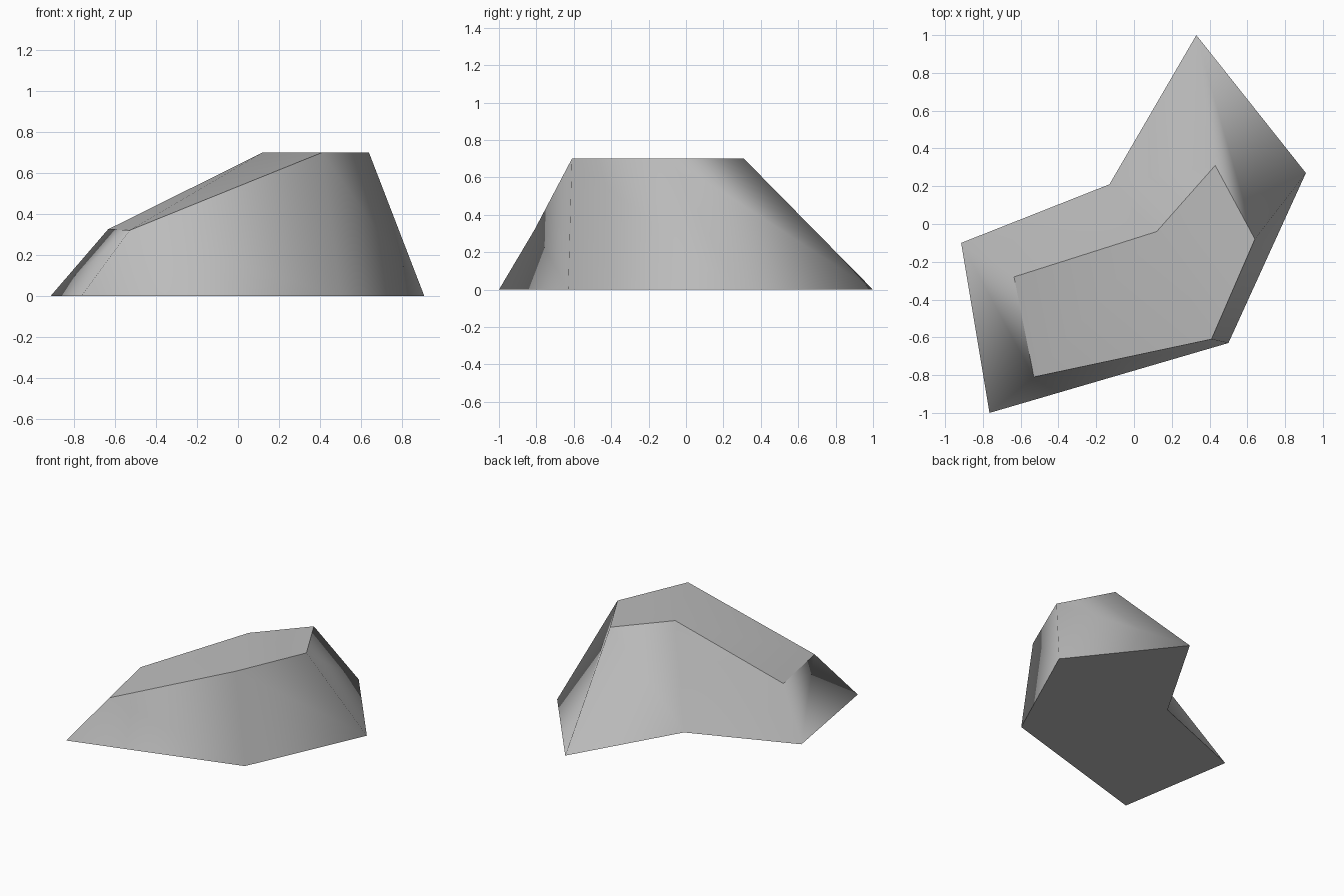
import bpy
import bmesh

cube = bpy.data.objects.get("Cube")
if cube:
    bpy.data.objects.remove(cube, do_unlink=True)

# Stone colour
stone = bpy.data.materials.new("stone_grey")
stone.use_nodes = True
grey = (0.5, 0.5, 0.5, 1.0)
stone.diffuse_color = grey
stone.node_tree.nodes["Principled BSDF"].inputs["Base Color"].default_value = grey

# Footprint and crown outlines, clockwise from the back corner
foot = [(0.33, 1.0), (0.91, 0.27), (0.50, -0.63),
        (-0.765, -1.0), (-0.915, -0.10), (-0.13, 0.21)]
crown = [(0.43, 0.31, 0.7), (0.64, -0.08, 0.7), (0.41, -0.61, 0.7),
         (-0.53, -0.81, 0.32), (-0.635, -0.28, 0.325), (0.12, -0.04, 0.7)]

bm = bmesh.new()
low = [bm.verts.new((x, y, 0)) for x, y in foot]
high = [bm.verts.new(p) for p in crown]

# Sloping sides, with the left end folded along its other diagonal
for i in range(6):
    j = (i + 1) % 6
    ring = [low[i], high[i], high[j], low[j]]
    if i == 3:
        ring = ring[1:] + ring[:1]
    bm.faces.new(ring)

# Flat base, level plateau and sloping shoulder
base = bm.faces.new(low)
plateau = bm.faces.new([high[k] for k in (5, 2, 1, 0)])
shoulder = bm.faces.new([high[k] for k in (5, 4, 3, 2)])

# Smooth sides and top, separated by sharp rims
for face in bm.faces:
    face.smooth = True
for ring in (low, high):
    for i in range(6):
        bm.edges.get((ring[i], ring[(i + 1) % 6])).smooth = False

mesh = bpy.data.meshes.new("rock")
bm.to_mesh(mesh)
bm.free()
mesh.materials.append(stone)
rock = bpy.data.objects.new("rock", mesh)
bpy.context.collection.objects.link(rock)
